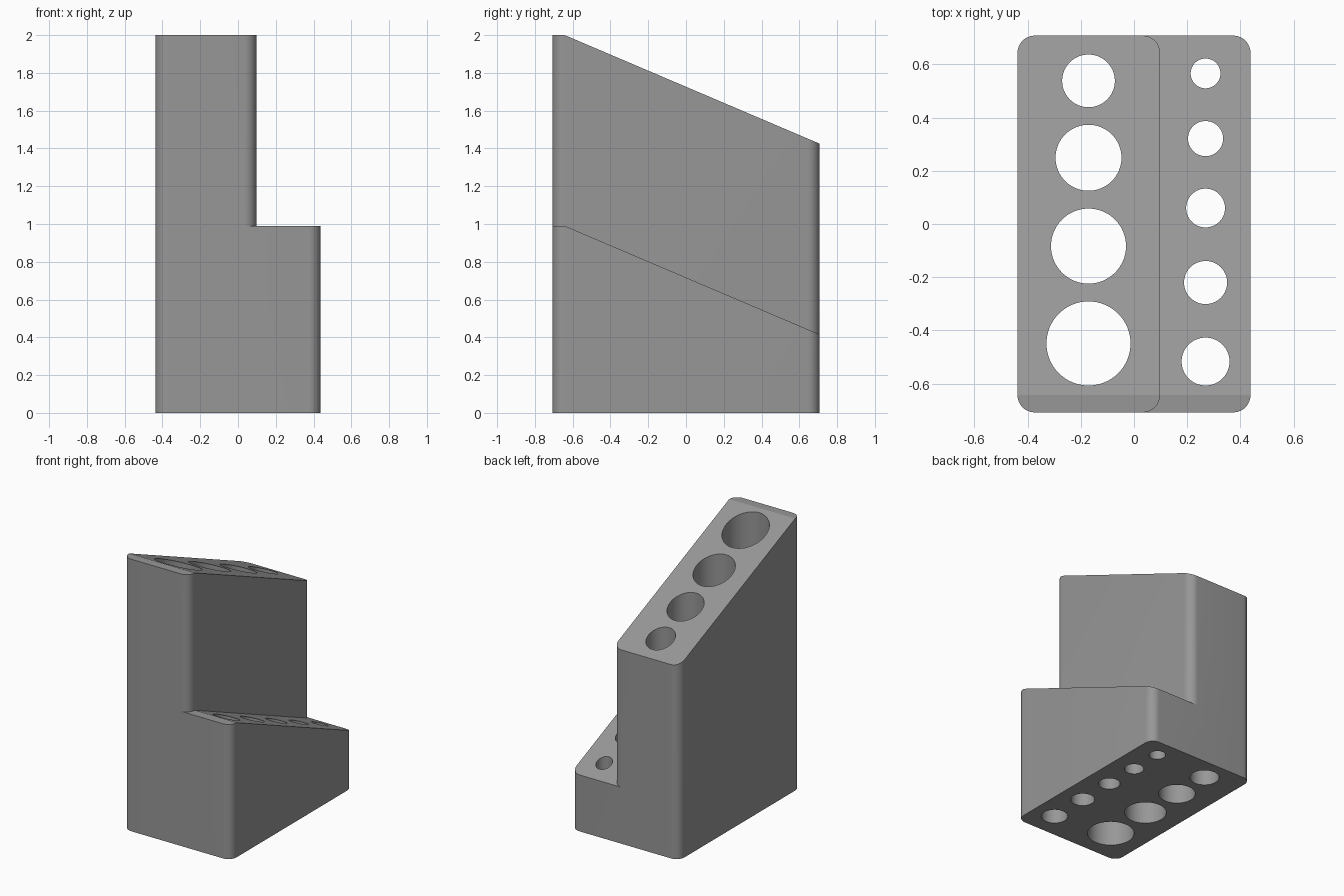
import bpy, bmesh, math
from mathutils import Vector

if "Cube" in bpy.data.objects:
    bpy.data.objects.remove(bpy.data.objects["Cube"])

HALF_Y, CORNER = 0.708, 0.065
LEFT, STEP, RIGHT = -0.438, 0.098, 0.438
FLAT_END = -0.642          # where the flat front strip turns into the slope
DROP = 0.575               # fall of the slope from front to back

grey = bpy.data.materials.new("grey")
grey.diffuse_color = (0.31, 0.31, 0.31, 1)
grey.use_nodes = True
grey.node_tree.nodes["Principled BSDF"].inputs["Base Color"].default_value = grey.diffuse_color


def add_object(name, bm):
    mesh = bpy.data.meshes.new(name)
    bmesh.ops.recalc_face_normals(bm, faces=bm.faces)
    bm.to_mesh(mesh)
    bm.free()
    mesh.materials.append(grey)
    ob = bpy.data.objects.new(name, mesh)
    bpy.context.collection.objects.link(ob)
    return ob


def arc(cx, cy, start, steps=12):
    return [(cx + CORNER * math.cos(start + i * math.pi / 2 / steps),
             cy + CORNER * math.sin(start + i * math.pi / 2 / steps))
            for i in range(steps + 1)]


def sloped_block(name, x0, x1, height, round_left):
    """Prism with rounded upright edges, cut by the sloping top."""
    xr, yr = x1 - CORNER, HALF_Y - CORNER
    outline = arc(xr, -yr, -math.pi / 2) + arc(xr, yr, 0)
    if round_left:
        xl = x0 + CORNER
        outline += arc(xl, yr, math.pi / 2) + arc(xl, -yr, math.pi)
    else:
        outline += [(x0, HALF_Y), (x0, -HALF_Y)]
    bm = bmesh.new()
    base = bm.faces.new([bm.verts.new((x, y, 0)) for x, y in outline])
    top = bmesh.ops.extrude_face_region(bm, geom=[base])["geom"]
    bmesh.ops.translate(bm, vec=(0, 0, height),
                        verts=[v for v in top if isinstance(v, bmesh.types.BMVert)])
    cut = bmesh.ops.bisect_plane(
        bm, geom=bm.verts[:] + bm.edges[:] + bm.faces[:], dist=1e-6,
        plane_co=(0, FLAT_END, height),
        plane_no=Vector((0, DROP, HALF_Y - FLAT_END)), clear_outer=True)
    rim = [e for e in cut["geom_cut"] if isinstance(e, bmesh.types.BMEdge)]
    bmesh.ops.holes_fill(bm, edges=[e for e in bm.edges if e.is_boundary] or rim, sides=0)
    return add_object(name, bm)


def combine(target, other, operation):
    mod = target.modifiers.new(operation.lower(), 'BOOLEAN')
    mod.object, mod.operation, mod.solver = other, operation, 'EXACT'
    bpy.context.view_layer.objects.active = target
    bpy.ops.object.modifier_apply(modifier=mod.name)
    bpy.data.objects.remove(other)


# Tall step and low step joined into one body
holder = sloped_block("stepped_holder", LEFT, STEP, 2.0, True)
combine(holder, sloped_block("low_step", -0.1, RIGHT, 0.99, False), 'UNION')

# Upright through holes: (x, y, radius)
holes = [(-0.171, y, r) for y, r in
         ((0.538, 0.099), (0.249, 0.124), (-0.083, 0.141), (-0.449, 0.158))]
holes += [(0.269, y, r) for y, r in
          ((0.566, 0.056), (0.321, 0.066), (0.06, 0.073), (-0.22, 0.081), (-0.517, 0.09))]
bm = bmesh.new()
for x, y, r in holes:
    new = bmesh.ops.create_cone(bm, cap_ends=True, segments=64,
                                radius1=r, radius2=r, depth=3)
    bmesh.ops.translate(bm, verts=new["verts"], vec=(x, y, 1))
combine(holder, add_object("hole_cutter", bm), 'DIFFERENCE')

# Smooth the round edges and hole walls, keep the rest sharp
bpy.context.view_layer.objects.active = holder
holder.select_set(True)
bpy.ops.object.shade_smooth_by_angle(angle=math.radians(20))
